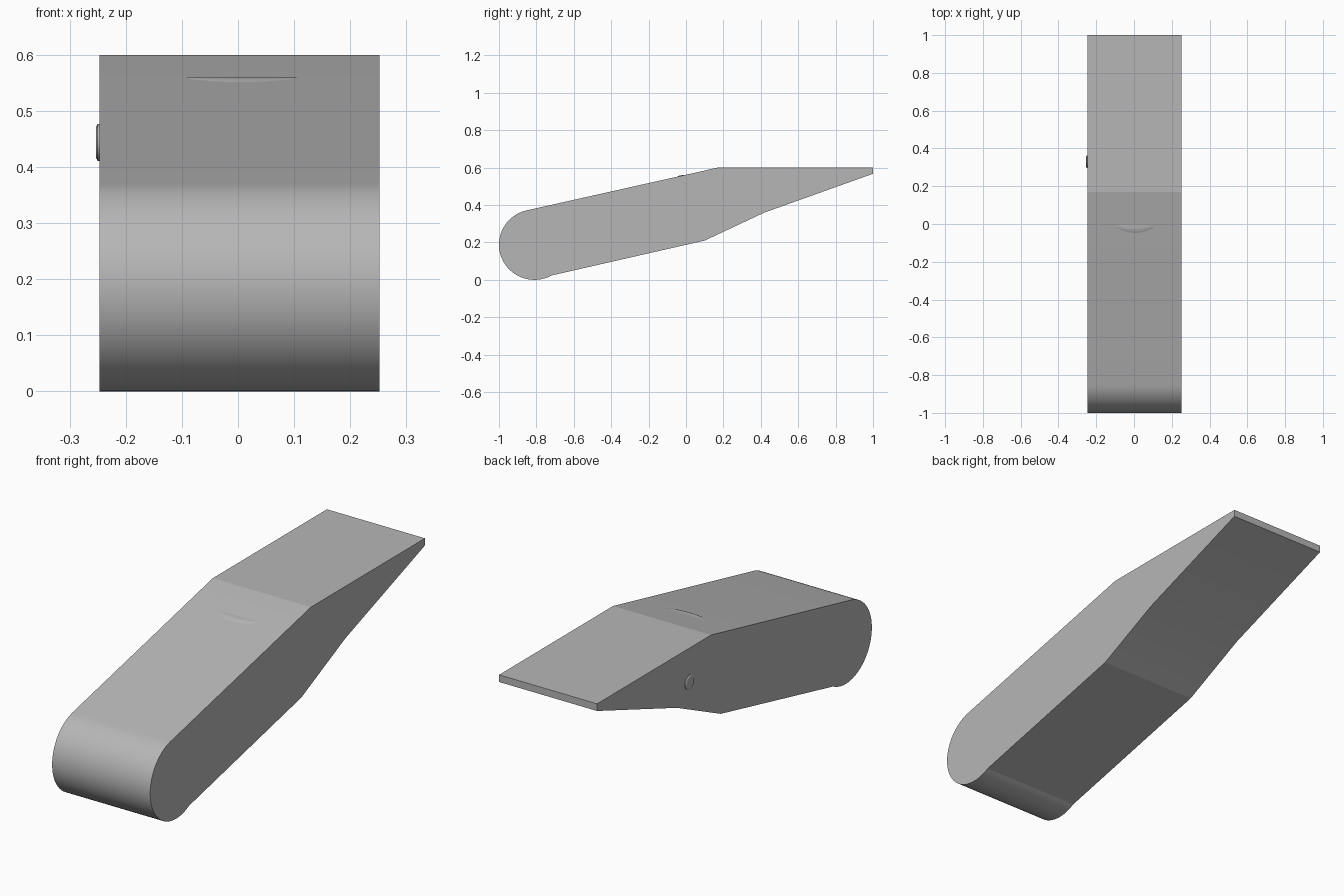
import bpy, bmesh, math

if "Cube" in bpy.data.objects:
    bpy.data.objects.remove(bpy.data.objects["Cube"])

grey = bpy.data.materials.new("dark_grey")
grey.diffuse_color = (0.47, 0.47, 0.47, 1)
grey.use_nodes = True
grey.node_tree.nodes["Principled BSDF"].inputs["Base Color"].default_value = grey.diffuse_color

def finish(bm, name, angle):
    bmesh.ops.recalc_face_normals(bm, faces=bm.faces)
    me = bpy.data.meshes.new(name)
    bm.to_mesh(me)
    bm.free()
    me.materials.append(grey)
    ob = bpy.data.objects.new(name, me)
    bpy.context.collection.objects.link(ob)
    bpy.context.view_layer.objects.active = ob
    ob.select_set(True)
    bpy.ops.object.shade_smooth_by_angle(angle=math.radians(angle))
    ob.select_set(False)
    return ob

def loft(name, rings, angle=8):
    """Closed solid joining rings of equal point count."""
    bm = bmesh.new()
    loops = [[bm.verts.new(p) for p in r] for r in rings]
    n = len(loops[0])
    for a, b in zip(loops, loops[1:]):
        for i in range(n):
            j = (i + 1) % n
            bm.faces.new((a[i], a[j], b[j], b[i]))
    bm.faces.new(loops[0])
    bm.faces.new(loops[-1])
    return finish(bm, name, angle)

# Body: side profile with a round front end, extruded across x
start, end, steps = math.radians(102.7), math.radians(299), 40
arc = [start + (end - start) * i / steps for i in range(steps + 1)]
profile = [(-0.81 + 0.19 * math.cos(a), 0.188 + 0.188 * math.sin(a)) for a in arc]
profile += [(0.10, 0.21), (0.42, 0.36), (1.0, 0.567), (1.0, 0.6), (0.17, 0.6)]
loft("body", [[(x, y, z) for y, z in profile] for x in (-0.247, 0.2525)])

# Thumb ridge: shallow crescent lip on the sloping top
def crescent(depth, half, z):
    pts = [(half * math.cos(math.pi * i / 24), -depth * math.sin(math.pi * i / 24)) for i in range(25)]
    return [(0.006 + x, 0.006 + y, z) for x, y in pts]
loft("thumb_ridge", [crescent(0.055, 0.125, 0.54), crescent(0.054, 0.125, 0.551),
                     crescent(0.042, 0.1245, 0.557), crescent(0.024, 0.124, 0.5605)], 40)

# Side button: chamfered disc on the left face
def circle(x, r):
    return [(x, 0.33 + r * math.cos(math.tau * i / 32), 0.444 + r * math.sin(math.tau * i / 32))
            for i in range(32)]
loft("side_button", [circle(-0.24, 0.033), circle(-0.25, 0.033), circle(-0.2535, 0.027)], 20)
